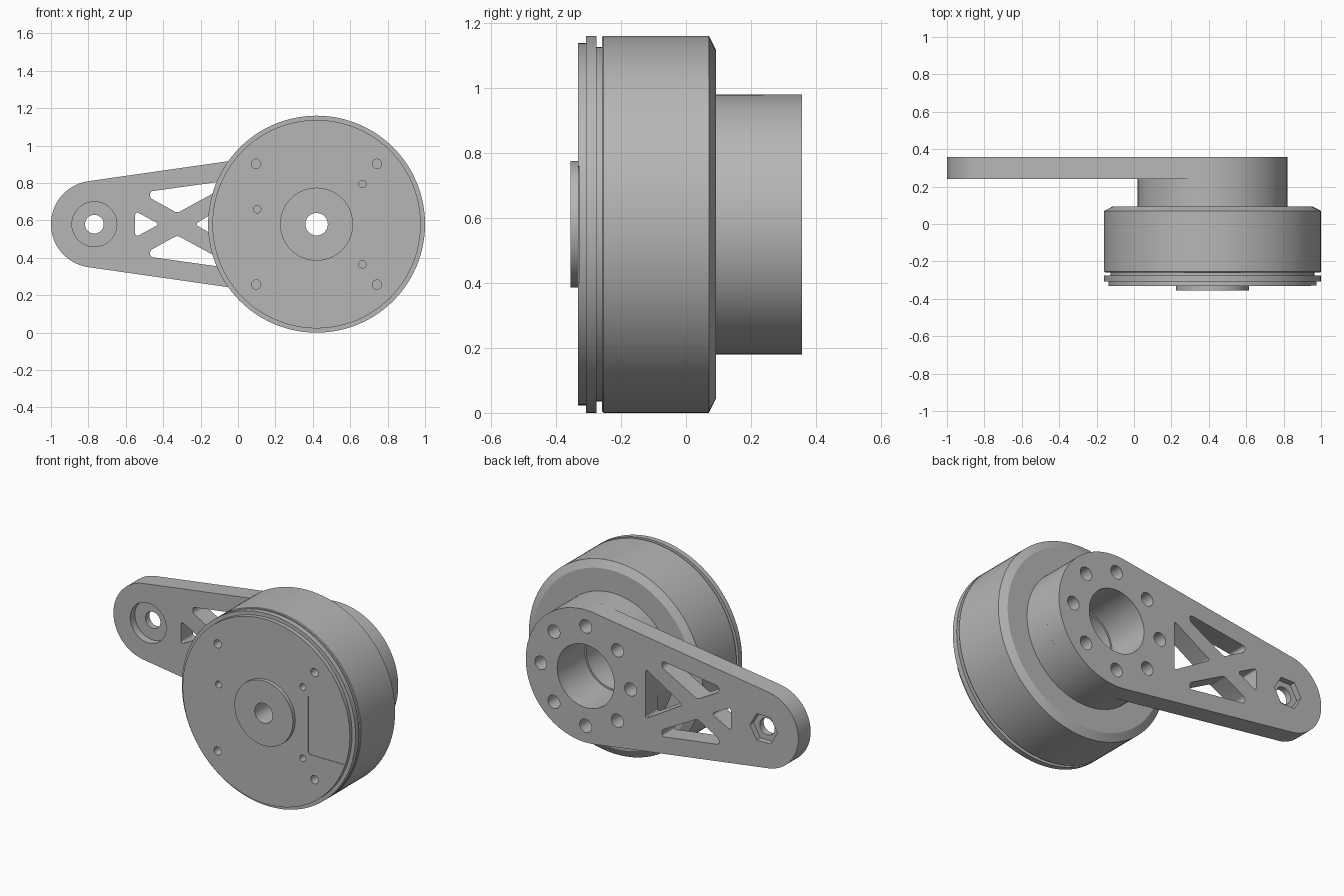
import bpy, bmesh
from math import sin, cos, pi, acos
from mathutils import Vector

if "Cube" in bpy.data.objects:
    bpy.data.objects.remove(bpy.data.objects["Cube"], do_unlink=True)

CX, CZ = 0.42, 0.58          # motor axis
TIP_X, TIP_R, HUB_R = -0.768, 0.232, 0.40
ARM_FRONT, ARM_BACK = 0.24, 0.357

grey = bpy.data.materials.new("machined grey")
grey.use_nodes = True
colour = (0.47, 0.47, 0.47, 1)
grey.diffuse_color = colour
grey.node_tree.nodes["Principled BSDF"].inputs["Base Color"].default_value = colour


def finish(name, bm):
    bmesh.ops.recalc_face_normals(bm, faces=bm.faces)
    mesh = bpy.data.meshes.new(name)
    bm.to_mesh(mesh)
    bm.free()
    mesh.materials.append(grey)
    obj = bpy.data.objects.new(name, mesh)
    bpy.context.collection.objects.link(obj)
    return obj


def lathe(name, profile, segments=112):
    """Revolve a closed (radius, y) profile about the motor axis."""
    bm = bmesh.new()
    rings = []
    for i in range(segments):
        a = 2 * pi * i / segments
        rings.append([bm.verts.new((CX + r * cos(a), y, CZ + r * sin(a))) for r, y in profile])
    n = len(profile)
    for i in range(segments):
        a, b = rings[i], rings[(i + 1) % segments]
        for j in range(n):
            k = (j + 1) % n
            bm.faces.new((a[j], a[k], b[k], b[j]))
    return finish(name, bm)


def prism(name, outline, y0, y1, rounding=0):
    """Extrude an (x, z) outline along y, optionally rounding its corners."""
    bm = bmesh.new()
    face = bm.faces.new([bm.verts.new((x, y0, z)) for x, z in outline])
    new = bmesh.ops.extrude_face_region(bm, geom=[face])["geom"]
    bmesh.ops.translate(bm, vec=Vector((0, y1 - y0, 0)),
                        verts=[v for v in new if isinstance(v, bmesh.types.BMVert)])
    if rounding:
        sides = [e for e in bm.edges if abs(e.verts[0].co.y - e.verts[1].co.y) > 0.001]
        bmesh.ops.bevel(bm, geom=sides, offset=rounding, segments=5, profile=0.5, affect='EDGES')
    return finish(name, bm)


def circle(x, z, r, n=40):
    return [(x + r * cos(2 * pi * i / n), z + r * sin(2 * pi * i / n)) for i in range(n)]


def cut(target, outline, y0, y1, rounding=0):
    cutter = prism("cutter", outline, y0, y1, rounding)
    cutter.hide_render = True
    mod = target.modifiers.new("cut", 'BOOLEAN')
    mod.operation, mod.solver, mod.object = 'DIFFERENCE', 'EXACT', cutter
    bpy.context.view_layer.objects.active = target
    bpy.ops.object.modifier_apply(modifier=mod.name)
    bpy.data.objects.remove(cutter, do_unlink=True)


# Motor body: front boss, cover steps, seam groove, can with chamfer, rear recess
motor = lathe("motor_body", [
    (0.06, -0.355), (0.195, -0.355), (0.195, -0.332), (0.557, -0.332), (0.557, -0.307),
    (0.58, -0.307), (0.58, -0.275), (0.545, -0.275), (0.545, -0.258), (0.576, -0.258),
    (0.58, -0.254), (0.58, 0.07), (0.535, 0.093), (0.18, 0.093), (0.18, -0.1), (0.06, -0.1)])

# Shallow connector panel and the screw holes in the front cover
cut(motor, [(0.70, CZ - 0.18), (1.1, CZ - 0.18), (1.1, CZ + 0.18), (0.70, CZ + 0.18)],
    -0.34, -0.329, 0.02)
for sx in (-1, 1):
    for sz in (-1, 1):
        cut(motor, circle(CX + sx * 0.323, CZ + sz * 0.323, 0.025, 24), -0.4, -0.24)
for dx, dz in ((0.245, 0.215), (0.245, -0.215), (-0.317, 0.08)):
    cut(motor, circle(CX + dx, CZ + dz, 0.02, 24), -0.4, -0.25)

# Hub spacer between motor and arm
hub = lathe("hub_spacer", [(0.19, 0.093), (HUB_R, 0.093), (HUB_R, ARM_FRONT), (0.19, ARM_FRONT)])

# Arm: tapered plate tangent to the hub circle and the tip circle
tangent = acos((HUB_R - TIP_R) / (CX - TIP_X))
outline = []
for i in range(65):
    a = -(pi - tangent) + 2 * (pi - tangent) * i / 64
    outline.append((CX + HUB_R * cos(a), CZ + HUB_R * sin(a)))
for i in range(41):
    a = (pi - tangent) + 2 * tangent * i / 40
    outline.append((TIP_X + TIP_R * cos(a), CZ + TIP_R * sin(a)))
arm = prism("arm", outline, ARM_FRONT, ARM_BACK)
cut(arm, circle(CX, CZ, 0.19, 112), 0.2, 0.4)

# Ring of bolt holes
for i in range(8):
    a = i * pi / 4
    hole = circle(CX + 0.3 * cos(a), CZ + 0.3 * sin(a), 0.04, 28)
    cut(arm, hole, 0.2, 0.4)
    cut(hub, hole, 0.14, 0.3)

# Truss windows
cut(arm, [(-0.55, CZ - 0.07), (-0.42, CZ), (-0.55, CZ + 0.07)], 0.2, 0.4, 0.022)
cut(arm, [(-0.23, CZ), (0.02, CZ - 0.15), (0.02, CZ + 0.15)], 0.2, 0.4, 0.018)
for s in (-1, 1):
    window = [(-0.47, 0.175), (-0.09, 0.228), (-0.09, 0.188), (-0.325, 0.06), (-0.47, 0.14)]
    cut(arm, [(x, CZ + s * z) for x, z in window], 0.2, 0.4, 0.014)

# Tip hole with round counterbore in front and nut pocket behind
cut(arm, circle(TIP_X, CZ, 0.05), 0.2, 0.4)
cut(arm, circle(TIP_X, CZ, 0.12, 48), 0.2, ARM_FRONT + 0.045)
cut(arm, circle(TIP_X, CZ, 0.092, 6), ARM_BACK - 0.035, 0.4)

# Smooth round walls, keep machined edges sharp
for obj in (motor, hub, arm):
    bpy.ops.object.select_all(action='DESELECT')
    obj.select_set(True)
    bpy.context.view_layer.objects.active = obj
    bpy.ops.object.shade_smooth_by_angle(angle=pi / 7)
